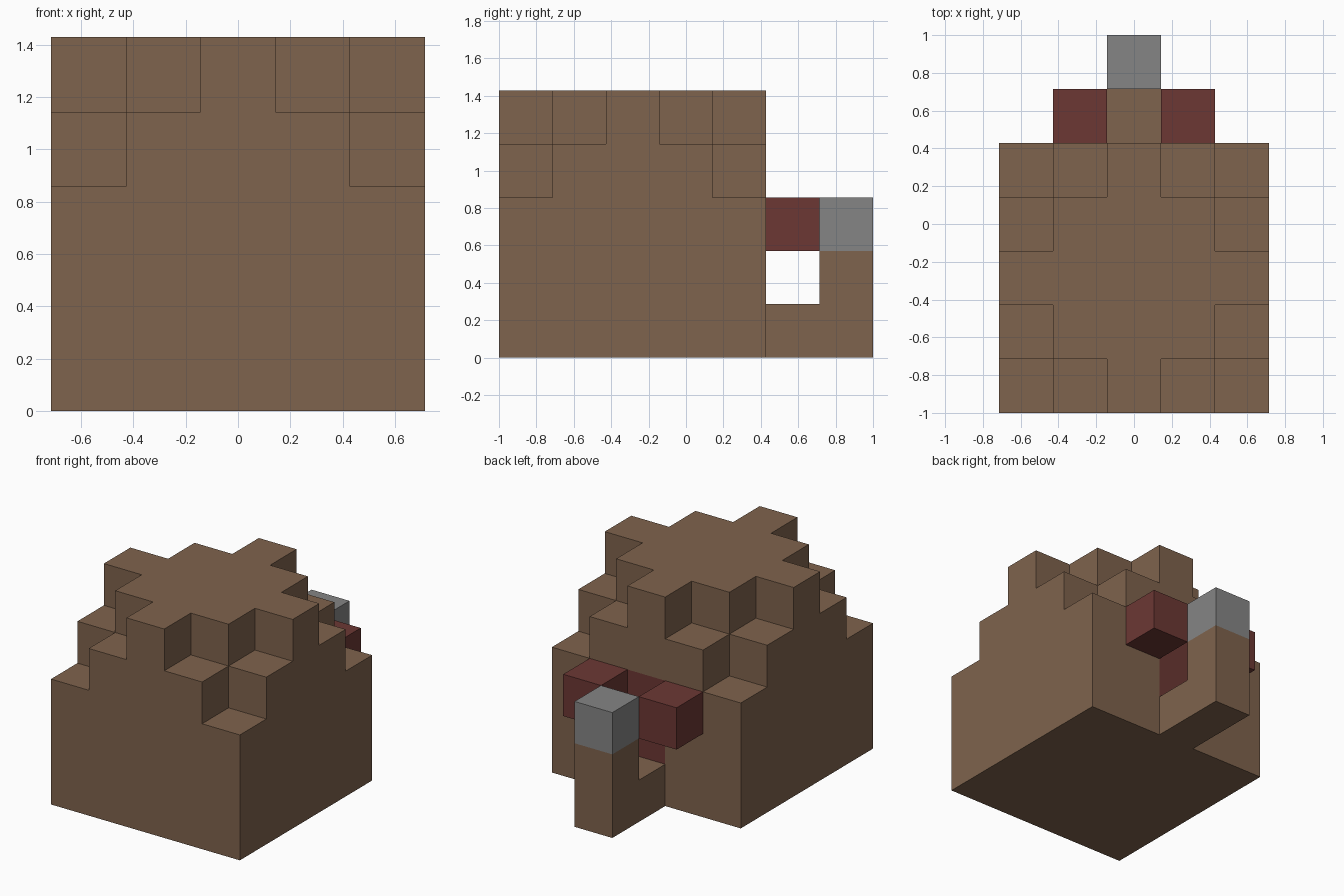
import bpy, bmesh, math
from mathutils import Vector

if "Cube" in bpy.data.objects:
    bpy.data.objects.remove(bpy.data.objects["Cube"])

U = 2 / 7  # edge of one block
SIDES = [Vector(d) for d in ((1, 0, 0), (-1, 0, 0), (0, 1, 0),
                             (0, -1, 0), (0, 0, 1), (0, 0, -1))]


def material(name, rgb):
    m = bpy.data.materials.new(name)
    m.use_nodes = True
    m.diffuse_color = (*rgb, 1)
    m.node_tree.nodes["Principled BSDF"].inputs["Base Color"].default_value = (*rgb, 1)
    return m


brown = material("earth brown", (0.212, 0.125, 0.074))
red = material("dark red", (0.150, 0.039, 0.034))
grey = material("stone grey", (0.235, 0.235, 0.235))


def blocks(name, cells, mats, rule=lambda cell, side: 0):
    """Outer skin of a set of unit blocks; rule picks each face's material."""
    cells = set(cells)
    bm = bmesh.new()
    for cell in cells:
        centre = Vector((cell[0], cell[1], cell[2] + 0.5))
        for n in SIDES:
            if tuple(int(round(c + d)) if i else c + d
                     for i, (c, d) in enumerate(zip(cell, n))) in cells:
                continue
            a = Vector((n.y, n.z, n.x)) / 2
            b = n.cross(a)
            mid = centre + n / 2
            face = bm.faces.new([bm.verts.new((mid + p) * U)
                                 for p in (a + b, b - a, -a - b, a - b)])
            face.material_index = rule(cell, n)
    bmesh.ops.remove_doubles(bm, verts=bm.verts, dist=0.001)
    bmesh.ops.recalc_face_normals(bm, faces=bm.faces)
    bmesh.ops.dissolve_limit(bm, angle_limit=math.radians(1), verts=bm.verts,
                             edges=bm.edges, delimit={'MATERIAL'})
    me = bpy.data.meshes.new(name)
    bm.to_mesh(me)
    bm.free()
    for m in mats:
        me.materials.append(m)
    ob = bpy.data.objects.new(name, me)
    bpy.context.collection.objects.link(ob)
    return ob


# Body: a five-block cube with stepped upper corners
def in_body(x, y, z):
    outward = abs(x) + abs(y + 1)
    return outward <= {4: 2, 3: 3}.get(z, 4)


body_cells = [(x, y, z) for x in range(-2, 3) for y in range(-3, 2)
              for z in range(5) if in_body(x, y, z)]


# Red patch in the middle of the back wall
def patch(cell, side):
    x, y, z = cell
    return int(side.y > 0.5 and x == 0 and y == 1 and z in (1, 2))


blocks("body", body_cells, [brown, red], patch)

# Red blocks either side of the patch
for label, x in (("left", 1), ("right", -1)):
    blocks(label + "_red_block", [(x, 2, 2)], [red])

# Hooked spout with a grey tip
blocks("spout", [(0, 2, 0), (0, 3, 0), (0, 3, 1)], [brown])
blocks("spout_tip", [(0, 3, 2)], [grey])
